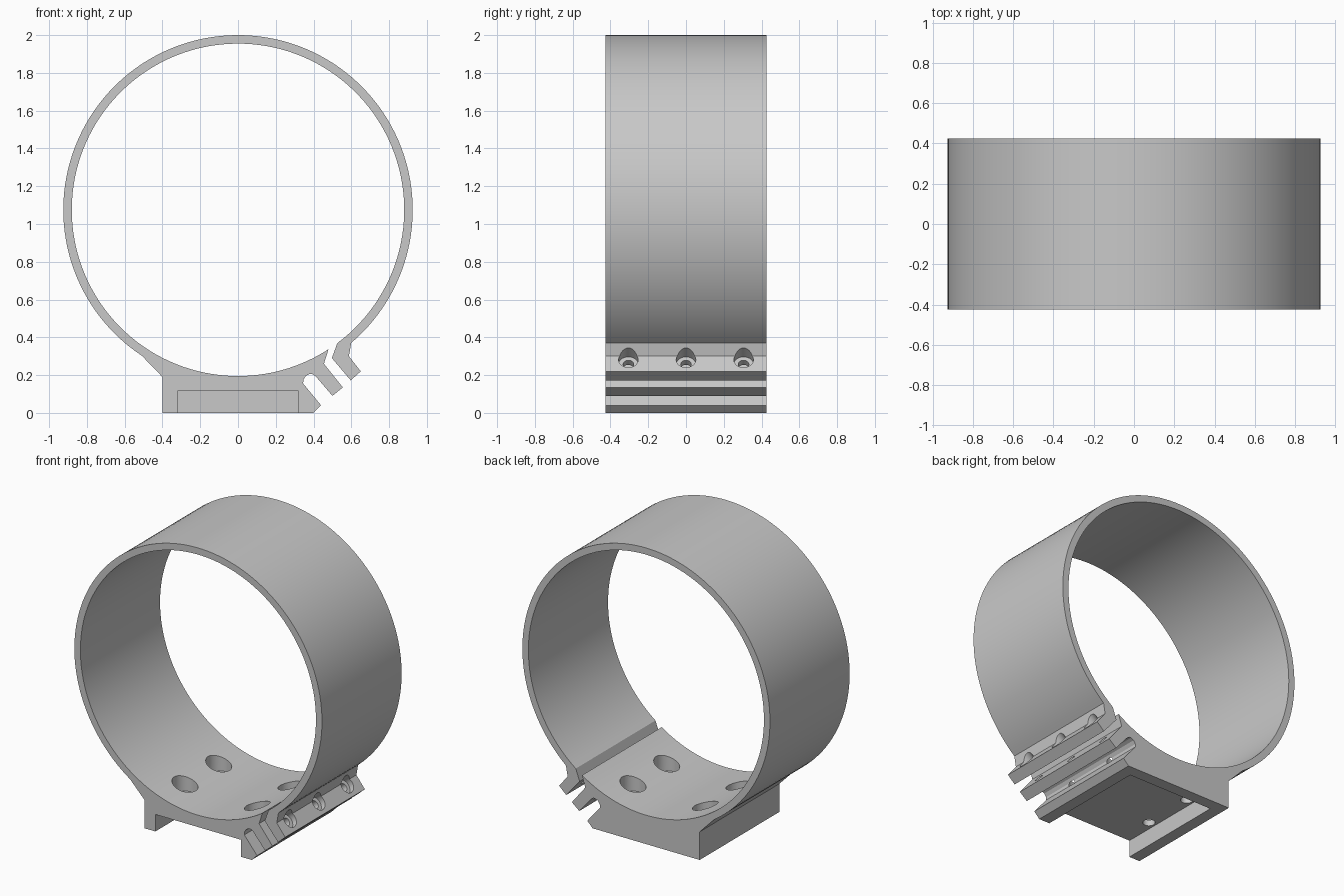
import bpy, bmesh, math
from mathutils import Vector

if "Cube" in bpy.data.objects:
    bpy.data.objects.remove(bpy.data.objects["Cube"])

HALF = 0.425            # half width of the band along y
CENTRE = 1.075          # height of the ring axis
OUTER, INNER = 0.925, 0.88

grey = bpy.data.materials.new("plain_grey")
grey.use_nodes = True
colour = (0.58, 0.58, 0.58, 1)
grey.diffuse_color = colour
grey.node_tree.nodes["Principled BSDF"].inputs["Base Color"].default_value = colour


def arc(radius, start, end, steps):
    angles = [math.radians(start + (end - start) * i / steps) for i in range(steps + 1)]
    return [(radius * math.cos(a), CENTRE + radius * math.sin(a)) for a in angles]


def finish(bm, name):
    bmesh.ops.recalc_face_normals(bm, faces=bm.faces)
    mesh = bpy.data.meshes.new(name)
    bm.to_mesh(mesh)
    bm.free()
    mesh.materials.append(grey)
    obj = bpy.data.objects.new(name, mesh)
    bpy.context.collection.objects.link(obj)
    return obj


def extrude_profile(points, name, y0, y1):
    bm = bmesh.new()
    face = bm.faces.new([bm.verts.new((x, y0, z)) for x, z in points])
    new = bmesh.ops.extrude_face_region(bm, geom=[face])["geom"]
    bmesh.ops.translate(bm, vec=(0, y1 - y0, 0),
                        verts=[g for g in new if isinstance(g, bmesh.types.BMVert)])
    return finish(bm, name)


def rod(name, start, end, radius):
    start, end = Vector(start), Vector(end)
    axis = end - start
    bm = bmesh.new()
    bmesh.ops.create_cone(bm, cap_ends=True, segments=32, radius1=radius,
                          radius2=radius, depth=axis.length)
    turn = axis.to_track_quat('Z', 'Y').to_matrix().to_4x4()
    turn.translation = (start + end) / 2
    bmesh.ops.transform(bm, matrix=turn, verts=bm.verts)
    return finish(bm, name)


def cut(target, cutter):
    cutter.hide_render = True
    mod = target.modifiers.new("cut", 'BOOLEAN')
    mod.operation, mod.solver, mod.object = 'DIFFERENCE', 'EXACT', cutter
    bpy.ops.object.modifier_apply(modifier=mod.name)
    bpy.data.objects.remove(cutter)


# Split ring, mounting base and clamp flanges as one continuous outline
base = [(-0.4, 0.19), (-0.4, 0), (0.4, 0), (0.44, 0.04)]
nut_slot = [(0.345, 0.155), (0.346, 0.175), (0.36, 0.196), (0.38, 0.206),
            (0.395, 0.205), (0.41, 0.195)]
inner_flange = [(0.5, 0.09), (0.555, 0.135), (0.455, 0.26)]
outer_flange = [(0.497, 0.29), (0.597, 0.172), (0.65, 0.22), (0.587, 0.3)]
outline = (arc(OUTER, -49.6, 236.6, 110) + base + nut_slot + inner_flange
           + arc(INNER, -57, -413.3, 136) + outer_flange)
clamp = extrude_profile(outline, "ring_clamp", -HALF, HALF)

bpy.ops.object.select_all(action='DESELECT')
clamp.select_set(True)
bpy.context.view_layer.objects.active = clamp

# Pocket under the base, open at the front
pocket = [(-0.32, -0.1), (0.32, -0.1), (0.32, 0.115), (-0.32, 0.115)]
cut(clamp, extrude_profile(pocket, "pocket_cutter", -0.5, 0.345))

# Counterbored mounting holes in the base
for x in (-0.27, 0.27):
    for y in (-0.18, 0.18):
        cut(clamp, rod("hole_cutter", (x, y, 0.05), (x, y, 0.4), 0.038))
        cut(clamp, rod("counterbore_cutter", (x, y, 0.155), (x, y, 0.4), 0.08))

# Counterbored bolt holes through both flanges
axis = Vector((0.76, 0, 0.65)).normalized()
for y in (-0.305, 0, 0.305):
    mouth = Vector((0.6, y, 0.28))
    cut(clamp, rod("bolt_cutter", mouth - axis * 0.22, mouth + axis * 0.1, 0.028))
    cut(clamp, rod("bolt_head_cutter", mouth - axis * 0.035, mouth + axis * 0.15, 0.052))

bpy.ops.object.shade_smooth_by_angle(angle=math.radians(25))
